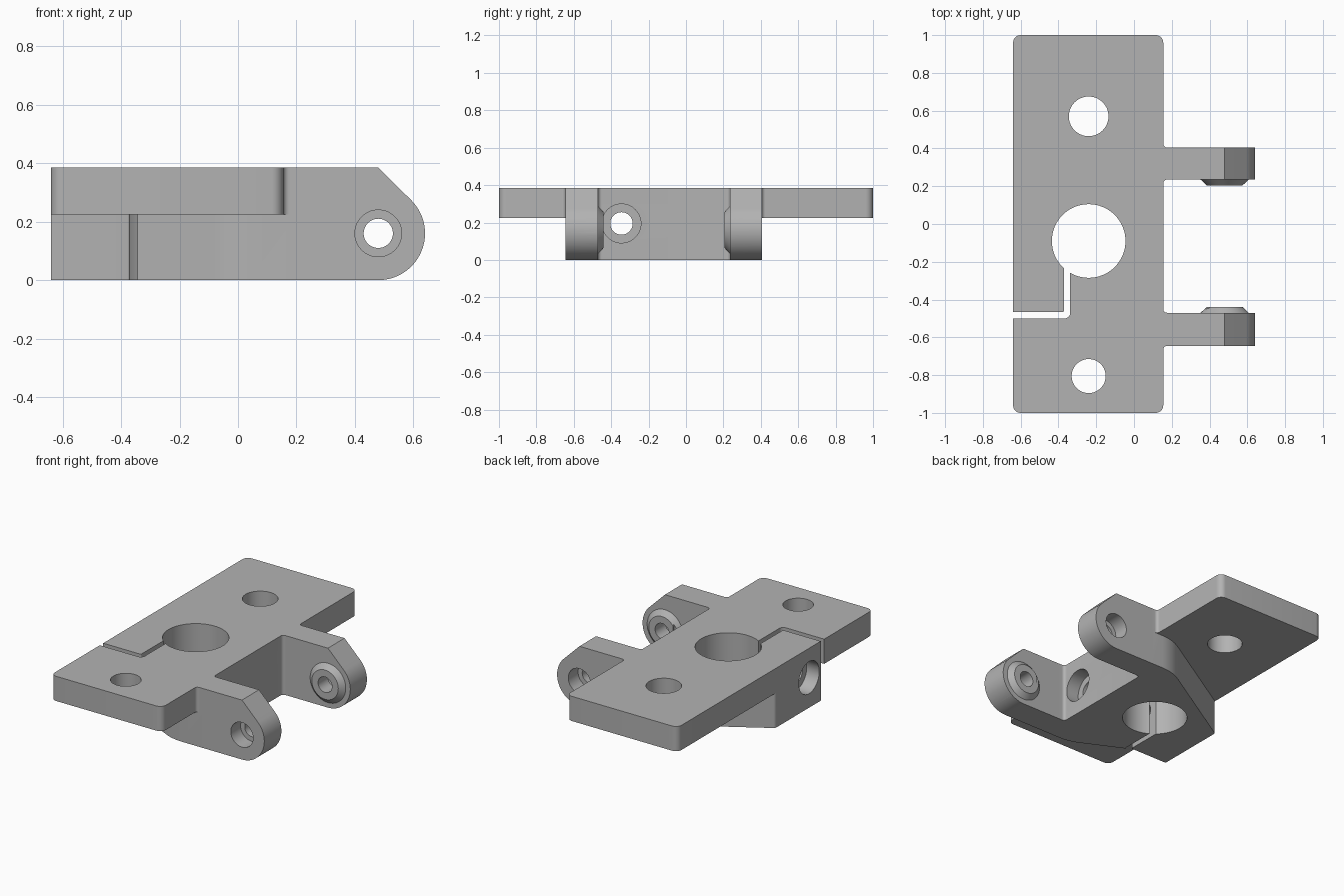
import bpy, bmesh, math
from mathutils import Vector, Matrix

if "Cube" in bpy.data.objects:
    bpy.data.objects.remove(bpy.data.objects["Cube"], do_unlink=True)

grey = bpy.data.materials.new("plain_grey")
grey.use_nodes = True
GREY = (0.45, 0.45, 0.45, 1)
grey.diffuse_color = GREY
grey.node_tree.nodes["Principled BSDF"].inputs["Base Color"].default_value = GREY


def rounded(corners, steps=8):
    """Outline from (x, y, radius) corners, each rounded by an arc."""
    out = []
    for i, (x, y, r) in enumerate(corners):
        p = Vector((x, y))
        if not r:
            out.append(p)
            continue
        a = (Vector(corners[i - 1][:2]) - p).normalized()
        b = (Vector(corners[(i + 1) % len(corners)][:2]) - p).normalized()
        half = a.angle(b) / 2
        centre = p + (a + b).normalized() * r / math.sin(half)
        start = p + a * r / math.tan(half) - centre
        end = p + b * r / math.tan(half) - centre
        sweep = math.atan2(start.x * end.y - start.y * end.x, start.dot(end))
        for k in range(steps + 1):
            out.append(centre + Matrix.Rotation(sweep * k / steps, 2) @ start)
    return out


def finish(name, bm):
    bmesh.ops.recalc_face_normals(bm, faces=bm.faces)
    mesh = bpy.data.meshes.new(name)
    bm.to_mesh(mesh)
    bm.free()
    mesh.materials.append(grey)
    ob = bpy.data.objects.new(name, mesh)
    bpy.context.collection.objects.link(ob)
    return ob


def prism(name, outline, low, high, upright=False):
    """Extrude an outline along z, or an x-z outline along y if upright."""
    bm = bmesh.new()
    place = (lambda p, h: (p.x, h, p.y)) if upright else (lambda p, h: (p.x, p.y, h))
    face = bm.faces.new([bm.verts.new(place(p, low)) for p in outline])
    move = Vector(place(Vector((0, 0)), high - low))
    new = bmesh.ops.extrude_face_region(bm, geom=[face])["geom"]
    bmesh.ops.translate(bm, vec=move, verts=[v for v in new if isinstance(v, bmesh.types.BMVert)])
    return finish(name, bm)


def rod(name, start, end, r1, r2=None):
    """Cylinder or cone between two points."""
    start, end = Vector(start), Vector(end)
    axis = end - start
    turn = axis.to_track_quat("Z", "Y").to_matrix().to_4x4()
    bm = bmesh.new()
    bmesh.ops.create_cone(bm, cap_ends=True, segments=64, radius1=r1,
                          radius2=r1 if r2 is None else r2, depth=axis.length,
                          matrix=Matrix.Translation((start + end) / 2) @ turn)
    return finish(name, bm)


def combine(base, tool, operation):
    """Apply a boolean and drop the helper."""
    mod = base.modifiers.new("combine", "BOOLEAN")
    mod.operation, mod.solver, mod.object = operation, "EXACT", tool
    graph = bpy.context.evaluated_depsgraph_get()
    mesh = bpy.data.meshes.new_from_object(base.evaluated_get(graph))
    base.modifiers.clear()
    base.data = mesh
    bpy.data.objects.remove(tool, do_unlink=True)


LEFT, RIGHT, STUB = -0.64, 0.155, 0.3
BASE, TOP = 0.225, 0.385
FRONT_OUT, FRONT_IN, BACK_IN, BACK_OUT = -0.645, -0.47, 0.235, 0.405
PIN_X, PIN_Z, PIN_R = 0.48, 0.16, 0.16

# Inner gap between the arms, shared by plate and lower block
gap = [(STUB, FRONT_IN, 0), (RIGHT, FRONT_IN, 0.02), (RIGHT, BACK_IN, 0.02), (STUB, BACK_IN, 0)]

# Mounting plate with short arm stubs
body = prism("hinge_bracket", rounded(
    [(LEFT, -1, 0.04), (RIGHT, -1, 0.04), (RIGHT, FRONT_OUT, 0.02), (STUB, FRONT_OUT, 0)]
    + gap + [(STUB, BACK_OUT, 0), (RIGHT, BACK_OUT, 0.02), (RIGHT, 1, 0.04), (LEFT, 1, 0.04)]),
    BASE, TOP)

# Tapered lower block
block = prism("lower_block", rounded(
    [(LEFT, -0.48, 0), (-0.36, -0.48, 0), (-0.02, FRONT_OUT, 0.3), (STUB, FRONT_OUT, 0)]
    + gap + [(STUB, BACK_OUT, 0), (0.03, BACK_OUT, 0.3), (LEFT, 0, 0.02)]), 0, 0.3)
combine(body, block, "UNION")

# Hinge arms: chamfered top, round nose, conical boss on the inner side
nose = [Vector((PIN_X + PIN_R * math.cos(a), PIN_Z + PIN_R * math.sin(a)))
        for a in (math.radians(-90 + 135 * k / 32) for k in range(33))]
arm_profile = [Vector((0.2, TOP)), Vector((0.2, 0))] + nose + [Vector((PIN_X, TOP))]
for inner, outer in ((FRONT_IN, FRONT_OUT), (BACK_IN, BACK_OUT)):
    side = math.copysign(1, inner - outer)
    combine(body, prism("arm", arm_profile, min(inner, outer), max(inner, outer), True), "UNION")

    def pin(y):
        return (PIN_X, y, PIN_Z)
    combine(body, rod("boss", pin(inner - 0.03 * side), pin(inner + 0.03 * side), 0.16, 0.095), "UNION")
    combine(body, rod("pin_hole", pin(outer - 0.1 * side), pin(inner + 0.1 * side), 0.05), "DIFFERENCE")
    combine(body, rod("pin_recess", pin(outer - 0.1 * side), pin(outer + 0.1 * side), 0.08), "DIFFERENCE")

# Central bore and two mounting holes
for x, y, r in ((-0.24, -0.09, 0.195), (-0.24, 0.57, 0.105), (-0.24, -0.805, 0.09)):
    combine(body, rod("hole", (x, y, -0.1), (x, y, 0.5), r), "DIFFERENCE")

# L-shaped clamp slot
slot = rounded([(-0.7, -0.5, 0), (-0.338, -0.5, 0.03), (-0.338, -0.2, 0), (-0.37, -0.2, 0),
                (-0.37, -0.465, 0.008), (-0.7, -0.465, 0)])
combine(body, prism("slot", slot, -0.1, 0.5), "DIFFERENCE")

# Clamp screw hole with a recess at each end
for x1, x2, r in ((-0.8, 0.4, 0.06), (-0.8, LEFT + 0.09, 0.104), (RIGHT - 0.09, 0.4, 0.104)):
    combine(body, rod("screw_hole", (x1, -0.345, 0.195), (x2, -0.345, 0.195), r), "DIFFERENCE")

bpy.ops.object.select_all(action="DESELECT")
body.select_set(True)
bpy.context.view_layer.objects.active = body
bpy.ops.object.shade_smooth_by_angle(angle=math.radians(25))
